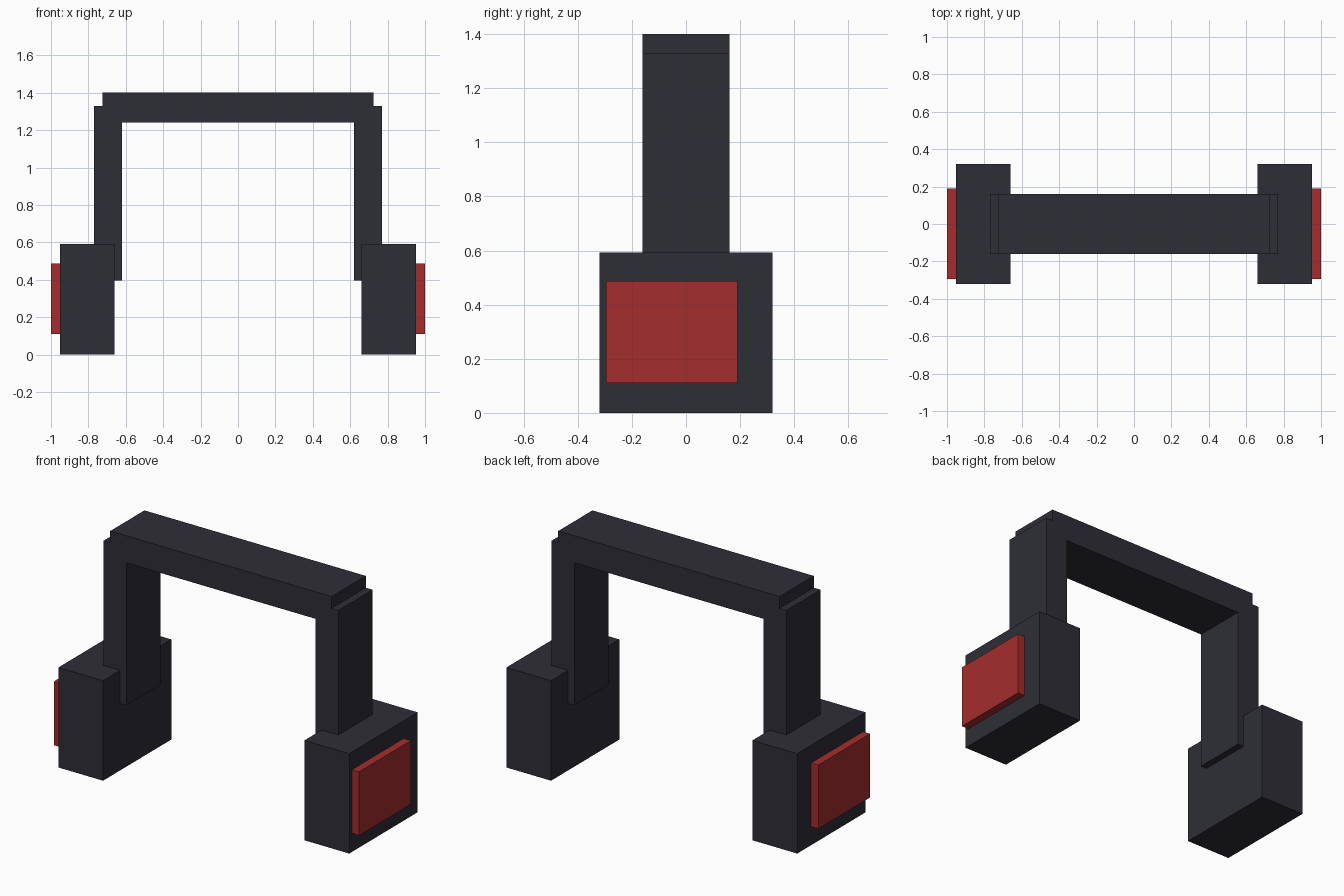
import bpy

if "Cube" in bpy.data.objects:
    bpy.data.objects.remove(bpy.data.objects["Cube"])


def material(name, colour):
    m = bpy.data.materials.new(name)
    m.diffuse_color = (*colour, 1)
    m.use_nodes = True
    m.node_tree.nodes["Principled BSDF"].inputs["Base Color"].default_value = m.diffuse_color
    return m


charcoal = material("charcoal", (0.027, 0.027, 0.037))
red = material("red", (0.37, 0.026, 0.026))


def box(name, x, y, z, mat):
    """Box from (min, max) ranges on each axis."""
    bpy.ops.mesh.primitive_cube_add(size=1, location=[(a + b) / 2 for a, b in (x, y, z)])
    ob = bpy.context.object
    ob.name = name
    ob.scale = [b - a for a, b in (x, y, z)]
    bpy.ops.object.transform_apply(location=False, rotation=False, scale=True)
    ob.data.materials.append(mat)
    return ob


# Headband across the top
box("headband", (-0.725, 0.725), (-0.16, 0.16), (1.24, 1.40), charcoal)

for side, s in (("left", -1), ("right", 1)):
    def span(a, b):
        return tuple(sorted((s * a, s * b)))

    # Upright arm, ear cup and the offset outer plate
    box(side + "_arm", span(0.62, 0.77), (-0.16, 0.16), (0.395, 1.33), charcoal)
    box(side + "_ear_cup", span(0.66, 0.953), (-0.32, 0.32), (0, 0.592), charcoal)
    box(side + "_outer_plate", span(0.94, 1.0), (-0.295, 0.19), (0.11, 0.487), red)
